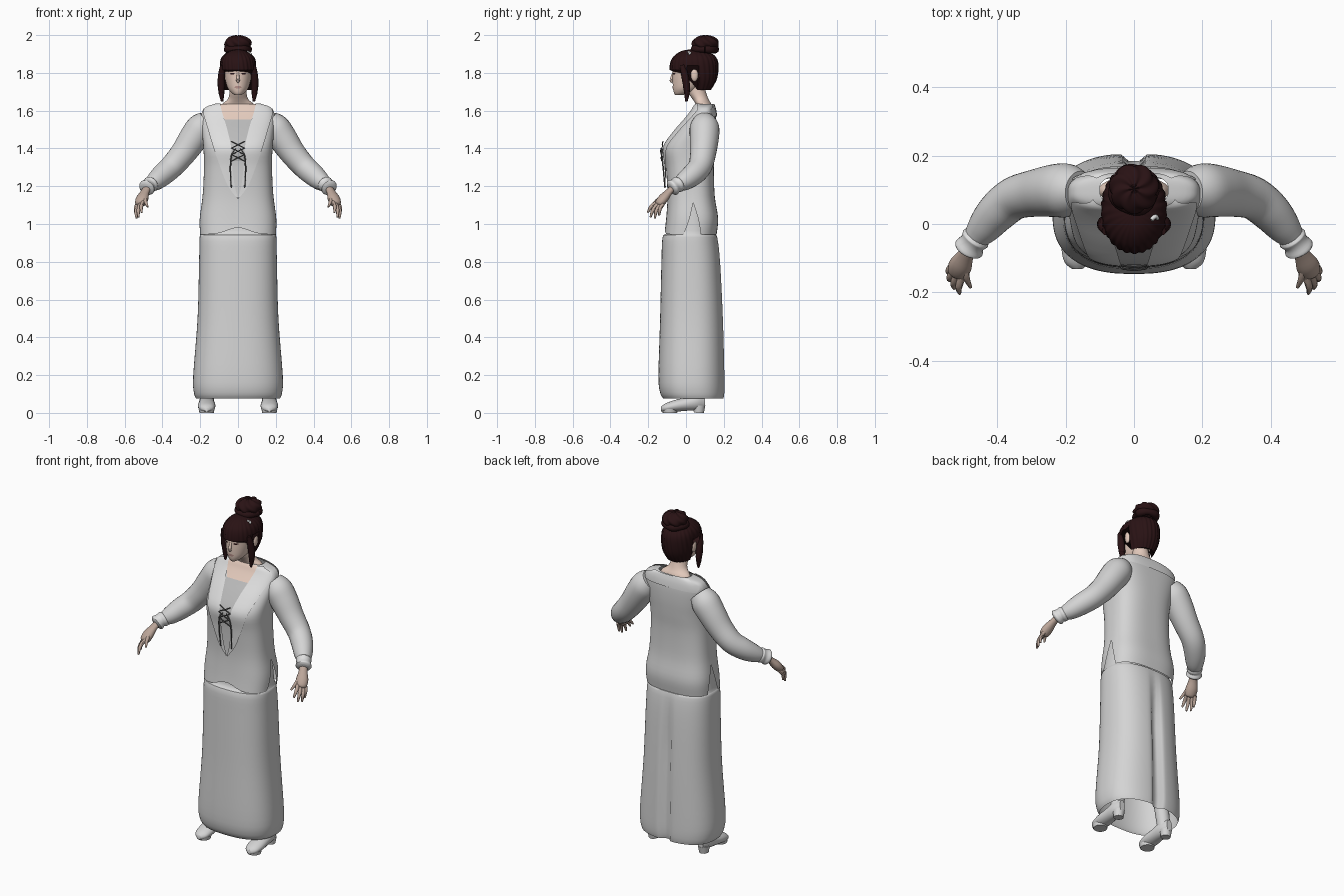
import bpy, bmesh, math
from mathutils import Vector

if "Cube" in bpy.data.objects:
    bpy.data.objects.remove(bpy.data.objects["Cube"])


def material(name, r, g, b):
    m = bpy.data.materials.new(name)
    m.diffuse_color = (r, g, b, 1)
    m.use_nodes = True
    m.node_tree.nodes["Principled BSDF"].inputs["Base Color"].default_value = m.diffuse_color
    return m


CLOTH = material("pale_cloth", .66, .66, .66)
TRIM = material("white_trim", .74, .74, .74)
UNDER = material("grey_undershirt", .5, .5, .5)
LACE = material("dark_lace", .12, .12, .12)
SKIN = material("skin", .78, .6, .51)
HAND = material("hand_skin", .5, .38, .32)
HAIR = material("dark_hair", .022, .006, .007)
LIPS = material("lips", .5, .3, .27)


def finish(name, bm, mat):
    bmesh.ops.recalc_face_normals(bm, faces=bm.faces)
    me = bpy.data.meshes.new(name)
    bm.to_mesh(me)
    bm.free()
    me.materials.append(mat)
    ob = bpy.data.objects.new(name, me)
    bpy.context.collection.objects.link(ob)
    return ob


def skin_rings(name, rings, mat, caps=True, closed=True):
    """Bridge rows of points with quads."""
    bm = bmesh.new()
    vs = [[bm.verts.new(p) for p in r] for r in rings]
    n = len(vs[0])
    for a, b in zip(vs, vs[1:]):
        for i in range(n if closed else n - 1):
            j = (i + 1) % n
            bm.faces.new((a[i], a[j], b[j], b[i]))
    if caps:
        bm.faces.new(vs[0])
        bm.faces.new(vs[-1])
    return finish(name, bm, mat)


def smooth(rows, k=4):
    """Catmull-Rom refinement of a list of tuples."""
    out = []
    for i in range(len(rows) - 1):
        a, b, c, d = rows[max(i - 1, 0)], rows[i], rows[i + 1], rows[min(i + 2, len(rows) - 1)]
        for s in range(k):
            t = s / k
            out.append(tuple(.5 * (2 * q + (r - p) * t + (2 * p - 5 * q + 4 * r - u) * t * t
                                   + (3 * q - p - 3 * r + u) * t ** 3) for p, q, r, u in zip(a, b, c, d)))
    return out + [rows[-1]]


def at(rows, z):
    """Half width, front and back of a body profile at height z."""
    for a, b in zip(rows, rows[1:]):
        if z <= b[0]:
            t = max(0, (z - a[0]) / max(b[0] - a[0], 1e-6))
            return [p + (q - p) * t for p, q in zip(a[1:], b[1:])]
    return list(rows[-1][1:])


def oval(rx, y0, y1, ang, p):
    c, s = math.cos(ang), math.sin(ang)
    x = rx * math.copysign(abs(c) ** (2 / p), c)
    return x, (y0 + y1) / 2 + (y1 - y0) / 2 * math.copysign(abs(s) ** (2 / p), s)


def shell(name, rows, mat, p=2.0, n=64, hem=None, blend=None, zref=0, ripple=None, caps=False):
    """Loft of ovals (z, half width, front y, back y) with a shaped lower hem."""
    rings, z0 = [], rows[0][0]
    for row in rows:
        ring = []
        for i in range(n):
            ang, z = 2 * math.pi * (i + .5) / n, row[0]
            dims = row[1:]
            if hem and z < blend:
                h = hem(*oval(*at(rows, zref), ang, p))
                z = h + (z - z0) * (blend - h) / (blend - z0)
                dims = at(rows, z)
            x, y = oval(*dims, ang, p)
            if ripple:
                x, y = ripple(x, y, z, ang)
            ring.append((x, y, z))
        rings.append(ring)
    return skin_rings(name, rings, mat, caps)


def panel(name, rows, p, edges, mat, off, sign=-1, cols=12):
    """Thin plate (z, x from, x to) hugging the front or back of a body."""
    rings = []
    for z, xa, xb in smooth(edges, 5):
        rx, y0, y1 = at(rows, z)
        line = []
        for i in range(cols + 1):
            x = xa + (xb - xa) * i / cols
            u = min(abs(x) / rx, .99)
            y = (y0 + y1) / 2 + sign * ((y1 - y0) / 2 * (1 - u ** p) ** (1 / p) + off)
            line.append((x, y, z + off * .6))
        rings.append(line)
    return skin_rings(name, rings, mat, False, False)


def tube(name, pts, mat, n=16, flat=1.0, k=4):
    """Round tube through (x, y, z, radius) points."""
    pts = smooth(pts, k)
    rings = []
    for i, q in enumerate(pts):
        d = Vector(pts[min(i + 1, len(pts) - 1)][:3]) - Vector(pts[max(i - 1, 0)][:3])
        rot = d.to_track_quat('Z', 'Y')
        rings.append([Vector(q[:3]) + rot @ Vector((q[3] * math.cos(a), q[3] * flat * math.sin(a), 0))
                      for a in (2 * math.pi * j / n for j in range(n))])
    return skin_rings(name, rings, mat)


def ball(name, loc, size, mat, ripple=None, seg=32):
    bm = bmesh.new()
    bmesh.ops.create_uvsphere(bm, u_segments=seg, v_segments=seg // 2, radius=1)
    for v in bm.verts:
        f = ripple(v.co) if ripple else 1
        v.co = Vector(loc) + Vector([c * f * s for c, s in zip(v.co, size)])
    return finish(name, bm, mat)


# Long skirt with a cleft pleat down the back
skirt = smooth([(.075, .222, -.12, .2), (.11, .234, -.138, .205), (.2, .237, -.146, .205),
                (.5, .214, -.137, .197), (.8, .206, -.13, .182), (.93, .203, -.124, .166),
                (.965, .194, -.1, .148), (1.15, .176, -.082, .138)])


def pleat(x, y, z, ang):
    if y > 0 and z < .95:
        y -= .035 * math.exp(-(x / .022) ** 2) * min(1, (.95 - z) * 3)
    return x, y


shell("skirt", skirt, CLOTH, 2.5, 96, ripple=pleat)

# Tunic with side slits and an arched front hem
tunic = smooth([(.945, .202, -.115, .162), (1.03, .203, -.105, .17), (1.15, .187, -.098, .152),
                (1.3, .18, -.106, .148), (1.4, .183, -.115, .155), (1.48, .19, -.065, .16),
                (1.55, .195, -.005, .16), (1.595, .19, .03, .155), (1.622, .165, .045, .148),
                (1.636, .1, .055, .143)])


def tunic_hem(x, y):
    h = .945 + (.035 * math.exp(-(x / .08) ** 2) if y < 0 else 0)
    if abs(x) > .15:
        h += .17 * max(0, 1 - abs(y - .04) / .045)
    return h


shell("tunic", tunic, CLOTH, 2.8, 128, tunic_hem, 1.25, 1.0)

# Neckline: bare chest, undershirt, broad collar and back yoke
panel("chest_skin", tunic, 2.8, [(1.633, -.098, .098), (1.6, -.095, .095), (1.56, -.075, .075),
                                 (1.53, -.05, .05)], SKIN, .003)
panel("undershirt", tunic, 2.8, [(1.55, -.08, .08), (1.5, -.063, .063), (1.4, -.04, .04),
                                 (1.33, -.03, .03)], UNDER, .004)
for s in (-1, 1):
    panel("collar_band", tunic, 2.8,
          [(z, s * a, s * b) for z, a, b in ((1.632, .092, .12), (1.6, .088, .183), (1.5, .058, .16),
           (1.4, .036, .13), (1.3, .03, .095), (1.2, .018, .055), (1.13, 0, .004))], TRIM, .008)
panel("back_yoke", tunic, 2.8, [(1.632, -.11, .11), (1.6, -.178, .178), (1.565, -.17, .17)],
      TRIM, .006, 1)

# Laces and hanging ties
for s in (-1, 1):
    for z in (1.35, 1.385, 1.42):
        y = at(tunic, z)[1] - .014
        tube("lace", [(-.035 * s, y, z - .018, .003), (0, y - .004, z, .003),
                      (.035 * s, y, z + .018, .003)], LACE, 6)
    tube("lace_tie", [(.012 * s, -.128, 1.4, .003), (.035 * s, -.127, 1.36, .004),
                      (.04 * s, -.119, 1.28, .004), (.035 * s, -.112, 1.19, .003)], LACE, 6)

# Neck and head
shell("neck", smooth([(1.6, .104, .055, .14), (1.632, .088, .052, .135), (1.66, .055, .035, .12),
                      (1.7, .045, .01, .105), (1.76, .045, 0, .09)]), SKIN, n=32)
head = smooth([(1.682, .016, -.056, -.02), (1.695, .036, -.064, .03), (1.72, .055, -.069, .07),
               (1.76, .067, -.071, .1), (1.8, .074, -.071, .12), (1.84, .077, -.073, .13),
               (1.88, .066, -.06, .12), (1.905, .02, -.01, .06)])
shell("head", head, SKIN, n=40, caps=True)
tube("nose", [(0, -.066, 1.805, .005), (0, -.075, 1.775, .008), (0, -.077, 1.76, .01),
              (0, -.07, 1.752, .007)], SKIN, 10)
panel("lips", head, 2, [(1.717, -.008, .008), (1.722, -.02, .02), (1.73, -.01, .01)], LIPS, .002)
for s in (-1, 1):
    panel("eye", head, 2, [(1.79, s * .024, s * .034), (1.794, s * .018, s * .043),
                           (1.799, s * .022, s * .038)], HAIR, .002)
    ball("ear", (s * .083, .045, 1.79), (.012, .02, .036), SKIN, seg=16)


# Hair cap with a fringe, cut clear of the ears, and ripples for strands
def hair_hem(x, y):
    if y < .0:
        return 1.815
    if y < .068:
        return 1.84
    return 1.71


def strands(x, y, z, ang):
    f = 1 + .018 * math.sin(26 * ang + 30 * z)
    return x * f, (y - .04) * f + .04


hair = smooth([(1.7, .066, -.05, .125), (1.76, .089, -.078, .16), (1.82, .096, -.086, .17),
               (1.87, .091, -.076, .165), (1.9, .07, -.05, .14), (1.918, .038, -.015, .1),
               (1.925, .003, .03, .04)])
shell("hair_cap", hair, HAIR, 2.1, 128, hair_hem, 1.9, 1.82, strands, True)
for s in (-1, 1):
    tube("side_lock", [(s * .08, -.02, 1.84, .014), (s * .088, -.005, 1.78, .019),
                       (s * .088, .005, 1.71, .018), (s * .084, .002, 1.648, .006)], HAIR, 10)

# Coiled bun and hairpin
ball("bun", (0, .103, 1.955), (.07, .07, .043), HAIR,
     lambda c: 1 + .06 * math.sin(7 * math.atan2(c.y, c.x) + 5 * c.z), 48)
coil = [(.055 * math.cos(a), .1 + .055 * math.sin(a), 1.925, .02 + .003 * math.sin(4 * a))
        for a in (2 * math.pi * i / 16 for i in range(17))]
tube("bun_coil", coil, HAIR, 10, k=2)
tube("hairpin", [(.05, .012, 1.912, .006), (.062, .022, 1.905, .007), (.07, .015, 1.897, .005)], TRIM, 8)

for s in (-1, 1):
    # Sleeve, flared cuff and hand
    tube("sleeve", [(s * x, y, z, r) for x, y, z, r in (
        (.16, .095, 1.545, .06), (.195, .098, 1.51, .078), (.235, .097, 1.455, .077),
        (.29, .09, 1.375, .069), (.35, .075, 1.305, .063), (.4, .035, 1.26, .059),
        (.44, -.012, 1.225, .049), (.468, -.045, 1.207, .034))], CLOTH, 24)
    tube("cuff", [(s * x, y, z, r) for x, y, z, r in (
        (.455, -.03, 1.218, .034), (.463, -.042, 1.21, .043), (.473, -.056, 1.203, .038),
        (.483, -.072, 1.192, .044), (.487, -.08, 1.187, .03))], TRIM, 20)
    tube("palm", [(s * x, y, z, r) for x, y, z, r in (
        (.476, -.06, 1.2, .022), (.492, -.09, 1.17, .024), (.507, -.12, 1.135, .034),
        (.516, -.142, 1.108, .03), (.518, -.148, 1.1, .015))], HAND, 14, .75)
    for base, tip in (((.503, -.155, 1.115), (.51, -.203, 1.06)),
                      ((.517, -.15, 1.105), (.526, -.188, 1.035)),
                      ((.528, -.138, 1.1), (.538, -.165, 1.03)),
                      ((.532, -.122, 1.105), (.54, -.142, 1.045)),
                      ((.492, -.11, 1.15), (.478, -.185, 1.09))):
        mid = [(a + b) / 2 + c for a, b, c in zip(base, tip, (.006, -.006, .004))]
        tube("finger", [(s * q[0], q[1], q[2], r) for q, r in
                        ((base, .011), (mid, .01), (tip, .005))], HAND, 8)

    # Heeled shoe and hidden boot shaft
    foot = smooth([(-.132, .02, .014, .012), (-.11, .027, .038, .022), (-.06, .037, .047, .031),
                   (0, .047, .043, .036), (.06, .06, .037, .045), (.1, .06, .018, .034)])
    skin_rings("shoe", [[(s * .166 + rx * math.cos(a), y, zc + rz * math.sin(a))
                         for a in (2 * math.pi * j / 20 for j in range(20))]
                        for y, zc, rx, rz in foot], CLOTH)
    tube("shoe_heel", [(s * .166, .068, 0, .027), (s * .166, .07, .04, .033)], CLOTH, 14)
    tube("shoe_sole", [(s * .166, -.085, 0, .038), (s * .166, -.085, .02, .042)], CLOTH, 16)
    tube("boot_shaft", [(s * .166, .055, .06, .036), (s * .15, .05, .2, .04),
                        (s * .13, .04, .45, .05)], CLOTH, 16)

# Smooth shading with sharp creases kept
for ob in bpy.data.objects:
    ob.select_set(True)
    bpy.context.view_layer.objects.active = ob
bpy.ops.object.shade_smooth_by_angle(angle=math.radians(45))
